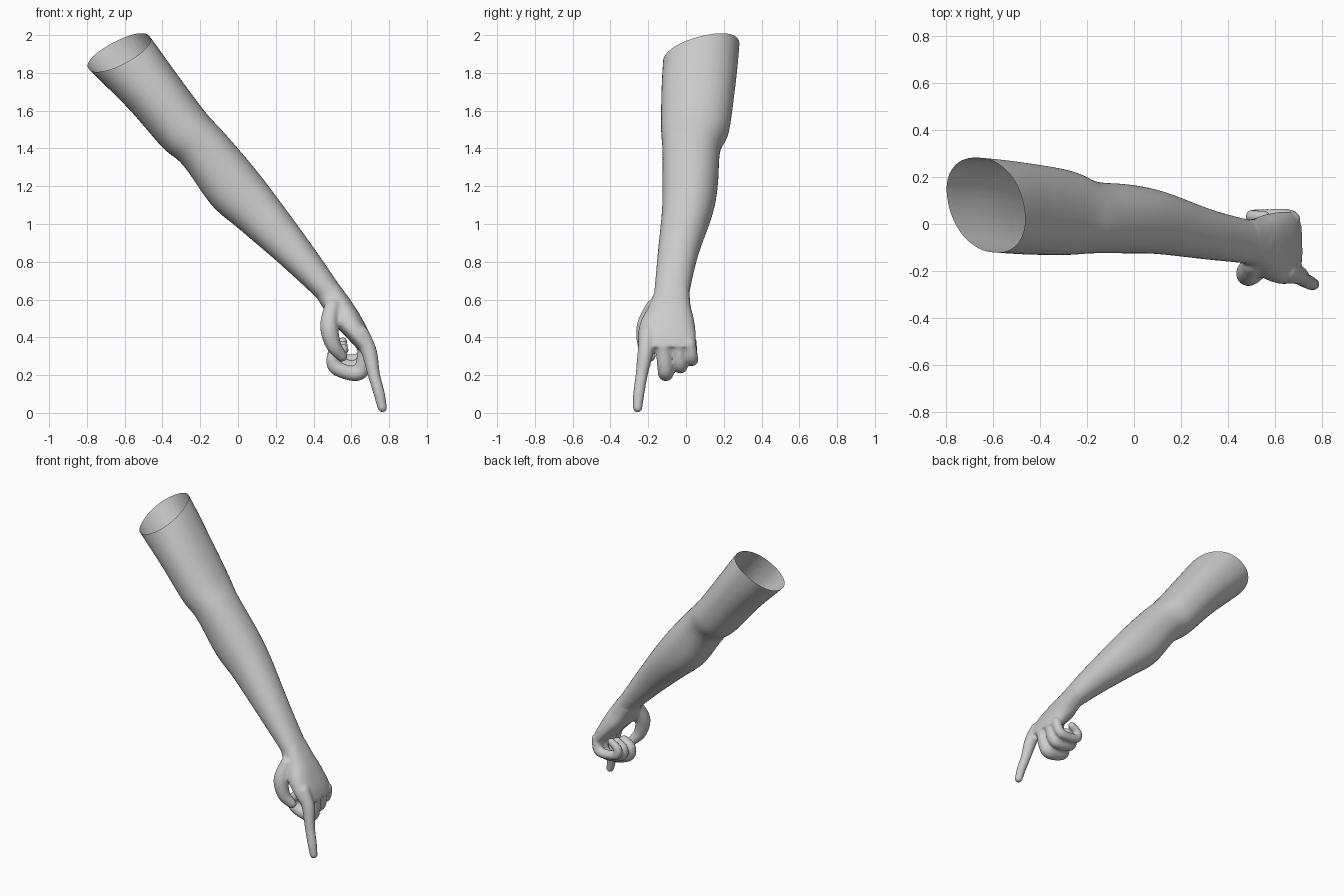
import bpy, bmesh, math
from mathutils import Vector

if "Cube" in bpy.data.objects:
    bpy.data.objects.remove(bpy.data.objects["Cube"])

skin = bpy.data.materials.new("plain_grey")
skin.use_nodes = True
GREY = (0.6, 0.6, 0.6, 1)
skin.diffuse_color = GREY
skin.node_tree.nodes["Principled BSDF"].inputs["Base Color"].default_value = GREY


def spline(rows, steps):
    """Smooth Catmull-Rom interpolation through rows of numbers."""
    rows = [Vector(r) for r in rows]
    out = []
    for i in range(len(rows) - 1):
        a, b, c = rows[max(i - 1, 0)], rows[i], rows[i + 1]
        d = rows[min(i + 2, len(rows) - 1)]
        for s in range(steps):
            t = s / steps
            out.append(b + (c - a) * (t / 2)
                       + (2 * a - 5 * b + 4 * c - d) * (t * t / 2)
                       + (3 * b - a - 3 * c + d) * (t ** 3 / 2))
    return out + [rows[-1]]


def loft(bm, rows, steps=5, sides=36, power=0.92):
    """Closed tube through sections: under x, z, upper x, z, front y, back y."""
    rings = []
    for lx, lz, ux, uz, y0, y1 in spline(rows, steps):
        ring = []
        for k in range(sides):
            a = math.tau * k / sides
            c = math.copysign(abs(math.cos(a)) ** power, math.cos(a))
            s = math.copysign(abs(math.sin(a)) ** power, math.sin(a))
            ring.append(bm.verts.new(((lx + ux + c * (ux - lx)) / 2,
                                      (y0 + y1 + s * (y1 - y0)) / 2,
                                      (lz + uz + c * (uz - lz)) / 2)))
        rings.append(ring)
    for p, q in zip(rings, rings[1:]):
        for k in range(sides):
            n = (k + 1) % sides
            bm.faces.new((p[k], p[n], q[n], q[k]))
    bm.faces.new(rings[0])
    bm.faces.new(rings[-1])


def digit(bm, path):
    """Finger as a chain of overlapping balls: x, y, z, radius."""
    for x, y, z, r in spline(path, 8):
        ball = bmesh.ops.create_icosphere(bm, subdivisions=2, radius=r)
        bmesh.ops.translate(bm, verts=ball["verts"], vec=(x, y, z))


bm = bmesh.new()

# Upper arm, elbow, forearm and wrist
loft(bm, [
    (-.92, 1.95, -.61, 2.17, -.11, .29),
    (-.76, 1.79, -.465, 1.99, -.12, .278),
    (-.57, 1.60, -.335, 1.81, -.13, .258),
    (-.40, 1.405, -.175, 1.595, -.132, .228),
    (-.29, 1.31, -.07, 1.48, -.125, .182),
    (-.14, 1.10, .08, 1.305, -.125, .168),
    (.01, .97, .20, 1.15, -.128, .14),
    (.22, .79, .39, .89, -.15, .065),
    (.42, .605, .535, .68, -.168, .02),
    (.47, .54, .595, .60, -.18, .02),
])

# Palm and back of the hand
loft(bm, [
    (.42, .605, .535, .68, -.165, .018),
    (.46, .54, .60, .59, -.195, .025),
    (.505, .47, .648, .515, -.235, .042),
    (.565, .41, .697, .42, -.255, .052),
    (.635, .335, .718, .35, -.25, .052),
], power=0.8)

# Pointing finger and thumb
digit(bm, [(.65, -.205, .42, .045), (.695, -.215, .32, .043),
           (.72, -.235, .2, .034), (.748, -.25, .1, .031), (.764, -.256, .027, .026)])
digit(bm, [(.50, -.17, .56, .045), (.483, -.212, .46, .051),
           (.505, -.215, .36, .042), (.55, -.19, .30, .031)])

# Three curled fingers, each shorter than the last
for y, r, lift in ((-.108, .043, 0), (-.03, .038, .035), (.032, .034, .07)):
    digit(bm, [(.675, y - .012, .345 + lift / 4, r),
               (.645, y, .215 + lift, r),
               (.525, y, .235 + lift * .8, r * .93),
               (.505, y, .295 + lift * .6, r * .85),
               (.555, y, .335 + lift * .6, r * .75)])

bmesh.ops.recalc_face_normals(bm, faces=bm.faces)
source = bpy.data.meshes.new("arm_parts")
bm.to_mesh(source)
bm.free()
helper = bpy.data.objects.new("arm_parts", source)
bpy.context.collection.objects.link(helper)

# Fuse all parts into one skin
remesh = helper.modifiers.new("fuse", "REMESH")
remesh.mode = "VOXEL"
remesh.voxel_size = 0.009
soften = helper.modifiers.new("soften", "SMOOTH")
soften.factor = 0.5
soften.iterations = 4
graph = bpy.context.evaluated_depsgraph_get()
mesh = bpy.data.meshes.new_from_object(helper.evaluated_get(graph))
bpy.data.objects.remove(helper)

# Cut the slanted open end
bm = bmesh.new()
bm.from_mesh(mesh)
bmesh.ops.bisect_plane(bm, geom=bm.verts[:] + bm.edges[:] + bm.faces[:],
                       plane_co=(-.64, .08, 1.9), plane_no=(-.07, -.045, .127),
                       clear_outer=True)
bm.to_mesh(mesh)
bm.free()

mesh.name = "arm"
mesh.materials.clear()
mesh.materials.append(skin)
arm = bpy.data.objects.new("pointing_arm", mesh)
bpy.context.collection.objects.link(arm)
bpy.context.view_layer.objects.active = arm
arm.select_set(True)
bpy.ops.object.shade_smooth_by_angle(angle=math.radians(50))
